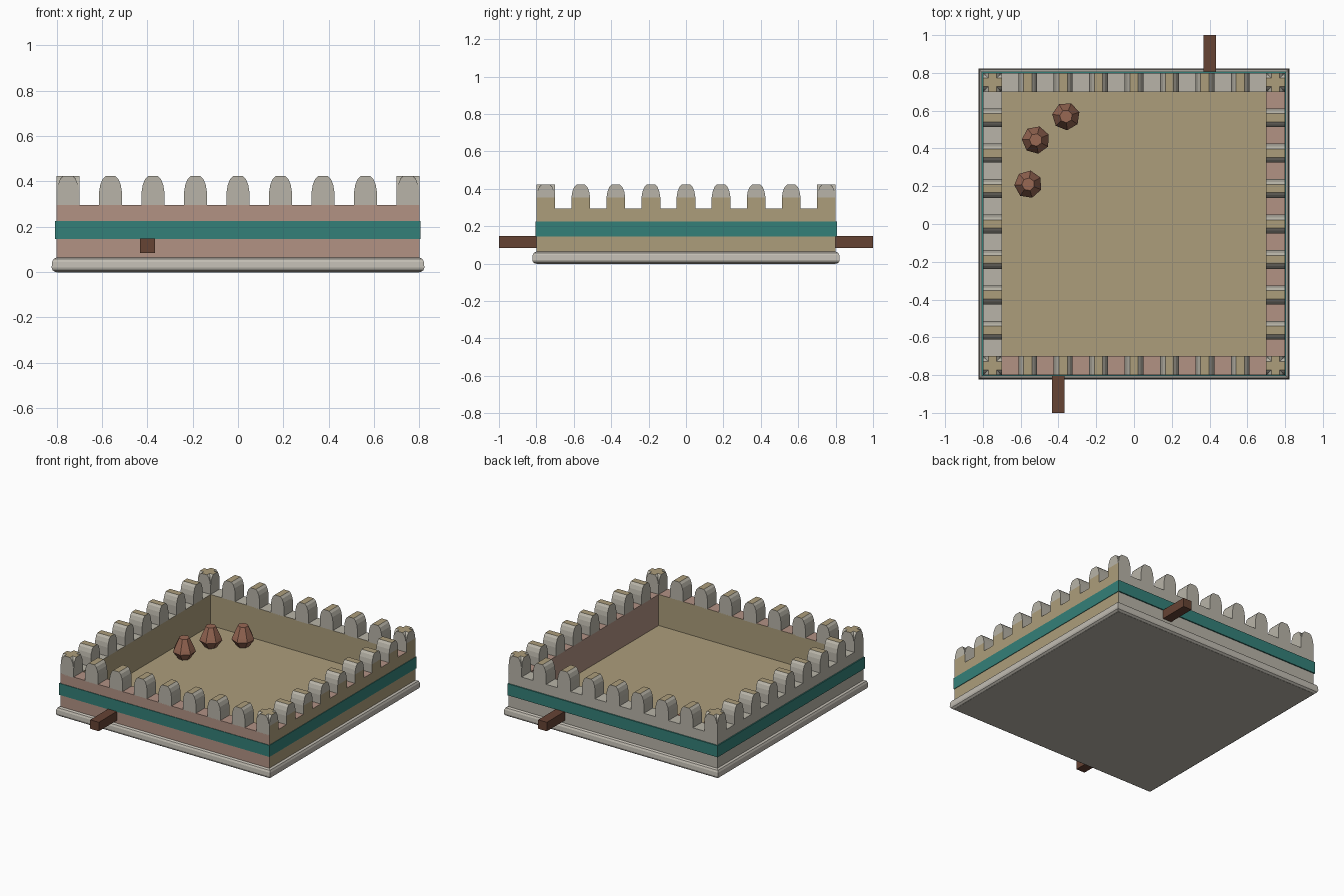
import bpy, bmesh, math
from mathutils import Vector

if "Cube" in bpy.data.objects:
    bpy.data.objects.remove(bpy.data.objects["Cube"], do_unlink=True)


def linear(c):
    c /= 255
    return c / 12.92 if c <= 0.04045 else ((c + 0.055) / 1.055) ** 2.4


def make_material(name, *rgb):
    colour = [linear(c) for c in rgb] + [1]
    mat = bpy.data.materials.new(name)
    mat.use_nodes = True
    mat.diffuse_color = colour
    mat.node_tree.nodes["Principled BSDF"].inputs["Base Color"].default_value = colour
    return mat


STONE = make_material("grey stone", 184, 180, 168)
PALE = make_material("pale stone", 194, 189, 179)
TAN = make_material("tan sandstone", 172, 157, 123)
PINK = make_material("pink plaster", 178, 146, 132)
TEAL = make_material("teal band", 52, 128, 120)
WOOD = make_material("dark wood", 102, 67, 52)
CLAY = make_material("brown clay", 152, 104, 84)


def finish(bm, name, mats, rule=None):
    """Turn a bmesh into an object, colouring faces by an optional rule."""
    bmesh.ops.recalc_face_normals(bm, faces=bm.faces[:])
    bm.normal_update()
    if rule:
        for f in bm.faces:
            f.material_index = mats.index(rule(f.normal, f.calc_center_median()))
    mesh = bpy.data.meshes.new(name)
    bm.to_mesh(mesh)
    bm.free()
    for m in mats:
        mesh.materials.append(m)
    obj = bpy.data.objects.new(name, mesh)
    bpy.context.collection.objects.link(obj)
    return obj


def box(name, low, high, mats, rule=None):
    bm = bmesh.new()
    bmesh.ops.create_cube(bm, size=1)
    for v in bm.verts:
        v.co = [lo + (c + 0.5) * (hi - lo) for lo, hi, c in zip(low, high, v.co)]
    return finish(bm, name, mats, rule)


def loft(name, profile, sides, mat, centre=(0, 0), turn=0.0, ring=False):
    """Sweep (radius, z) points round a polygon; ring closes the section."""
    bm = bmesh.new()
    loops = []
    for r, z in profile:
        angles = [turn + math.tau * i / sides for i in range(sides)]
        loops.append([bm.verts.new((centre[0] + r * math.cos(a),
                                    centre[1] + r * math.sin(a), z)) for a in angles])
    pairs = list(zip(loops, loops[1:]))
    if ring:
        pairs.append((loops[-1], loops[0]))
    else:
        bm.faces.new(loops[0])
        bm.faces.new(loops[-1])
    for a, b in pairs:
        for i in range(sides):
            j = (i + 1) % sides
            bm.faces.new((a[i], a[j], b[j], b[i]))
    return finish(bm, name, [mat])


def square_loft(name, profile, mat, **options):
    diagonal = [(r * math.sqrt(2), z) for r, z in profile]
    return loft(name, diagonal, 4, mat, turn=math.pi / 4, **options)


# Rounded base moulding, courtyard floor and coloured band
square_loft("base_moulding", [(0.806, 0), (0.818, 0.008), (0.822, 0.02), (0.82, 0.045),
                              (0.814, 0.058), (0.802, 0.064)], PALE)
box("underside", (-0.8, -0.8, -0.001), (0.8, 0.8, 0.004), [STONE])
box("floor", (-0.705, -0.705, 0.05), (0.705, 0.705, 0.08), [TAN])
square_loft("wall_band", [(0.806, 0.145), (0.806, 0.225), (0.79, 0.225), (0.79, 0.145)],
            TEAL, centre=(-0.002, 0.002), ring=True)

# Four walls, each side of the fort in its own colour
OUTER, INNER, WALL_TOP = 0.8, 0.7, 0.295


def wall(name, low, high, inward, inner_mat, top_mat):
    def rule(n, c):
        if n.z > 0.5:
            return top_mat
        if n.dot(Vector(inward)) > 0.5:
            return inner_mat
        if n.y < -0.5:
            return PINK
        return TAN if n.x > 0.5 else STONE
    box(name, (*low, 0.06), (*high, WALL_TOP), [STONE, TAN, PINK], rule)


wall("front_wall", (-OUTER, -OUTER), (OUTER, -INNER), (0, 1, 0), TAN, PINK)
wall("back_wall", (-OUTER, INNER), (OUTER, OUTER), (0, -1, 0), TAN, STONE)
wall("left_wall", (INNER, -INNER), (OUTER, INNER), (-1, 0, 0), PINK, PINK)
wall("right_wall", (-OUTER, -INNER), (-INNER, INNER), (1, 0, 0), TAN, STONE)

# Arched merlons: half widths rising from the wall top to a flat crest
ARCH = [(0.05, 0.29), (0.05, 0.355), (0.045, 0.385), (0.035, 0.41), (0.022, 0.423)]


def merlon(name, x, y, along_x, squeeze):
    bm = bmesh.new()
    rows = []
    for depth in (-0.05, 0.05):
        for side in (-1, 1):
            row = []
            for half, z in ARCH:
                u = side * half * squeeze
                dx, dy = (u, depth) if along_x else (depth, u)
                row.append(bm.verts.new((x + dx, y + dy, z)))
            rows.append(row)
    a, b, c, d = rows
    for i in range(len(ARCH) - 1):
        j = i + 1
        for p, q in ((a, b), (c, d), (a, c), (b, d)):
            bm.faces.new((p[i], q[i], q[j], p[j]))
    for k in (0, -1):
        bm.faces.new((a[k], b[k], d[k], c[k]))

    def rule(n, centre):
        crest = n.z > 0.9
        sandy_end = n.x > 0.9 and not along_x and x > 0 and centre.z < 0.36
        return TAN if crest or sandy_end else STONE
    finish(bm, name, [STONE, TAN], rule)


COUNT = 9
for i in range(COUNT):
    t = -0.75 + 1.5 * i / (COUNT - 1)
    corner = i in (0, COUNT - 1)
    for side, sign in (("front", -1), ("back", 1)):
        merlon(f"{side}_merlon_{i + 1}", t, sign * 0.75, True, 0.98 if corner else 1)
    for side, sign in (("right", -1), ("left", 1)):
        merlon(f"{side}_merlon_{i + 1}", sign * 0.75, t, False, 0.99 if corner else 1)

# Wooden beams jutting from front and back
for name, sign in (("front_beam", -1), ("back_beam", 1)):
    ys = sorted((sign * 0.79, sign * 1.0))
    box(name, (sign * 0.4 - 0.033, ys[0], 0.085), (sign * 0.4 + 0.033, ys[1], 0.147), [WOOD])

# Faceted clay pots in the courtyard
for i, spot in enumerate([(-0.36, 0.57), (-0.52, 0.445), (-0.56, 0.21)]):
    loft(f"clay_pot_{i + 1}", [(0.038, 0.08), (0.074, 0.13), (0.066, 0.152), (0.034, 0.222)],
         7, CLAY, centre=spot, turn=0.3 + i)
